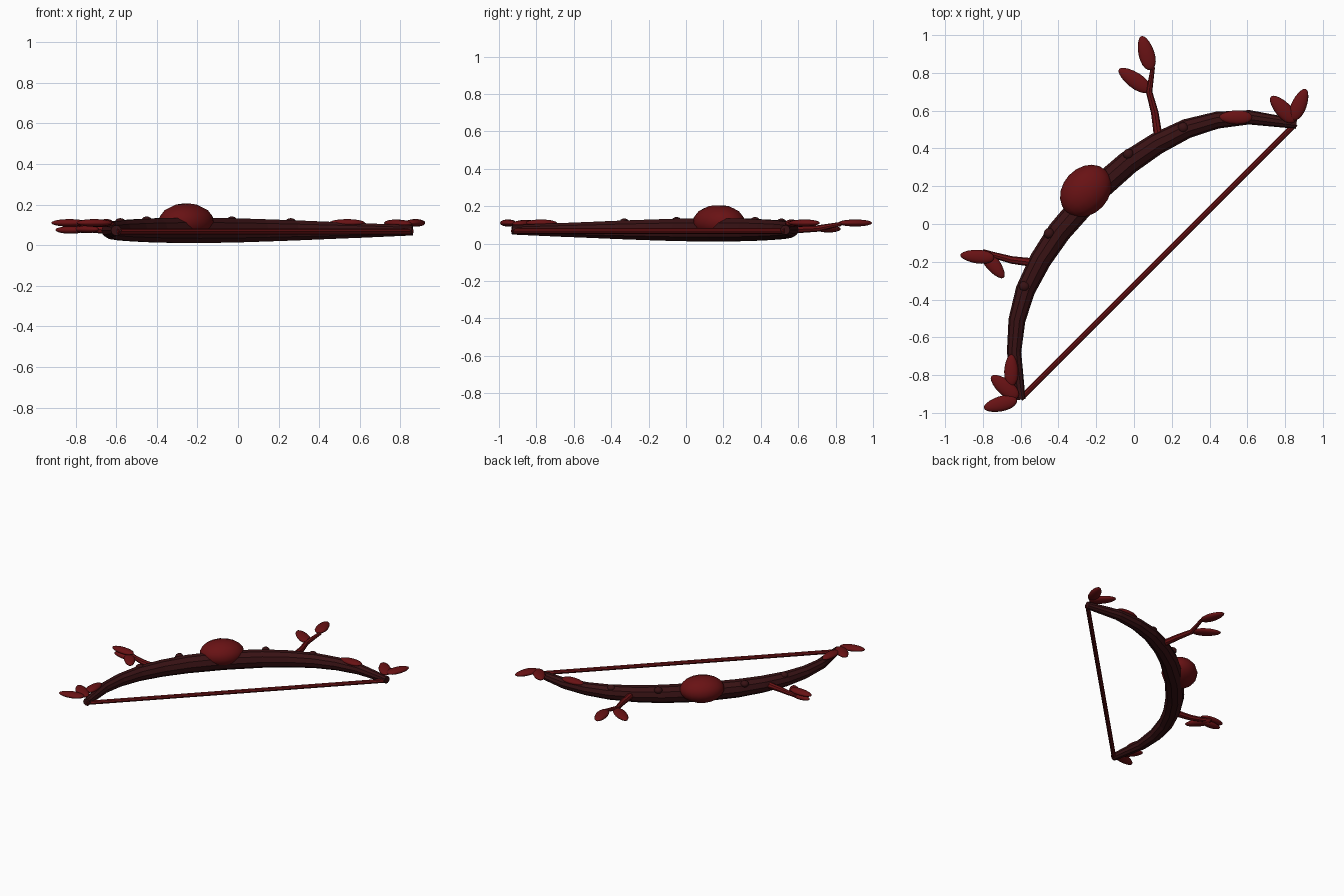
import bpy, bmesh, math
from mathutils import Vector, Matrix

if "Cube" in bpy.data.objects:
    bpy.data.objects.remove(bpy.data.objects["Cube"])


def material(name, rgb):
    m = bpy.data.materials.new(name)
    m.use_nodes = True
    m.diffuse_color = (*rgb, 1)
    m.node_tree.nodes["Principled BSDF"].inputs["Base Color"].default_value = (*rgb, 1)
    return m


BARK = material("dark bark", (0.04, 0.006, 0.007))
RED = material("deep red", (0.14, 0.006, 0.007))


def finish(name, bm, mat, smooth=False):
    bmesh.ops.recalc_face_normals(bm, faces=bm.faces)
    mesh = bpy.data.meshes.new(name)
    bm.to_mesh(mesh)
    bm.free()
    mesh.materials.append(mat)
    obj = bpy.data.objects.new(name, mesh)
    bpy.context.collection.objects.link(obj)
    for p in mesh.polygons:
        p.use_smooth = smooth
    return obj


def tube(name, points, radii, mat, sides=10):
    """Round tapered tube through a list of points."""
    bm = bmesh.new()
    pts = [Vector(p) for p in points]
    rings = []
    for i, (p, r) in enumerate(zip(pts, radii)):
        along = (pts[min(i + 1, len(pts) - 1)] - pts[max(i - 1, 0)]).normalized()
        side = along.cross(Vector((0, 0, 1))).normalized()
        up = side.cross(along)
        angles = [math.tau * k / sides for k in range(sides)]
        rings.append([bm.verts.new(p + (side * math.cos(a) + up * math.sin(a)) * r)
                      for a in angles])
    for a, b in zip(rings, rings[1:]):
        for k in range(sides):
            n = (k + 1) % sides
            bm.faces.new((a[k], a[n], b[n], b[k]))
    bm.faces.new(rings[0])
    bm.faces.new(rings[-1])
    return finish(name, bm, mat)


def ellipsoid(name, center, size, angle, mat, taper=0.0, tilt=0.0):
    """Sphere with its poles on the long axis, turned about z."""
    bm = bmesh.new()
    bmesh.ops.create_uvsphere(bm, u_segments=14, v_segments=10, radius=1,
                              matrix=Matrix.Rotation(math.pi / 2, 4, 'Y'))
    for v in bm.verts:
        v.co.y *= 1 - taper * v.co.x
        v.co = Vector(c * s for c, s in zip(v.co, size))
    bm.transform(Matrix.Translation(center) @ Matrix.Rotation(angle, 4, 'Z')
                 @ Matrix.Rotation(-tilt, 4, 'Y'))
    return finish(name, bm, mat, smooth=True)


def leaf(name, base, tip, width=0.042):
    a, b = Vector(base), Vector(tip)
    d = b - a
    ellipsoid(name, (a + b) / 2, (d.length / 2, width, 0.019),
              math.atan2(d.y, d.x), RED, 0.15, math.atan2(d.z, d.xy.length))


# Curved bow limb: one half, mirrored across the diagonal
Z = 0.073
half = [(-0.225, 0.155, 0.066), (-0.03, 0.325, 0.063), (0.12, 0.425, 0.058),
        (0.28, 0.505, 0.052), (0.44, 0.55, 0.045), (0.61, 0.565, 0.038),
        (0.86, 0.53, 0.026)]
other = [(-0.07 - y, -0.07 - x, r) for x, y, r in half[:0:-1]]
limb = other + half
tube("bow_limb", [(x, y, Z) for x, y, r in limb], [r for x, y, r in limb], BARK)

# Bowstring
tube("bowstring", [(-0.6, -0.925, 0.067), (0.855, 0.53, 0.067)], [0.015, 0.015], RED, 8)

# Large bulb on the grip
ellipsoid("grip_bulb", (-0.255, 0.175, 0.115), (0.152, 0.122, 0.092),
          math.radians(47), RED)

# Bark knots
for i, (x, y, z) in enumerate([(0.26, 0.51, 0.11), (-0.03, 0.37, 0.118),
                               (-0.45, -0.05, 0.118), (-0.58, -0.33, 0.11)]):
    ellipsoid(f"knot_{i + 1}", (x, y, z), (0.028, 0.028, 0.024), 0, BARK)

# Twigs
tube("upper_twig", [(0.13, 0.45, 0.075), (0.11, 0.59, 0.075), (0.08, 0.70, 0.08),
                    (0.10, 0.83, 0.105)], [0.023, 0.02, 0.017, 0.011], RED, 8)
tube("side_twig", [(-0.53, -0.205, 0.075), (-0.65, -0.19, 0.075),
                   (-0.74, -0.165, 0.08), (-0.80, -0.145, 0.09)],
     [0.023, 0.02, 0.016, 0.012], RED, 8)

# Leaves on the twigs
leaf("upper_twig_end_leaf", (0.09, 0.815, 0.11), (0.04, 0.995, 0.11))
leaf("upper_twig_side_leaf", (0.085, 0.705, 0.078), (-0.08, 0.82, 0.078))
leaf("side_twig_end_leaf", (-0.74, -0.18, 0.11), (-0.92, -0.165, 0.11), 0.036)
leaf("side_twig_low_leaf", (-0.75, -0.18, 0.075), (-0.9, -0.17, 0.075), 0.03)
leaf("side_twig_side_leaf", (-0.80, -0.145, 0.078), (-0.69, -0.285, 0.078), 0.038)

# Leaves at the limb tips and lying on the limb
leaf("upper_tip_inner_leaf", (0.85, 0.54, 0.105), (0.725, 0.675, 0.11))
leaf("upper_tip_outer_leaf", (0.84, 0.55, 0.11), (0.91, 0.715, 0.11), 0.04)
leaf("upper_limb_leaf", (0.625, 0.565, 0.11), (0.45, 0.565, 0.11), 0.037)
leaf("lower_tip_inner_leaf", (-0.615, -0.92, 0.105), (-0.755, -0.805, 0.11))
leaf("lower_tip_outer_leaf", (-0.62, -0.93, 0.11), (-0.795, -0.975, 0.11), 0.04)
leaf("lower_limb_leaf", (-0.65, -0.86, 0.11), (-0.65, -0.69, 0.11), 0.037)
